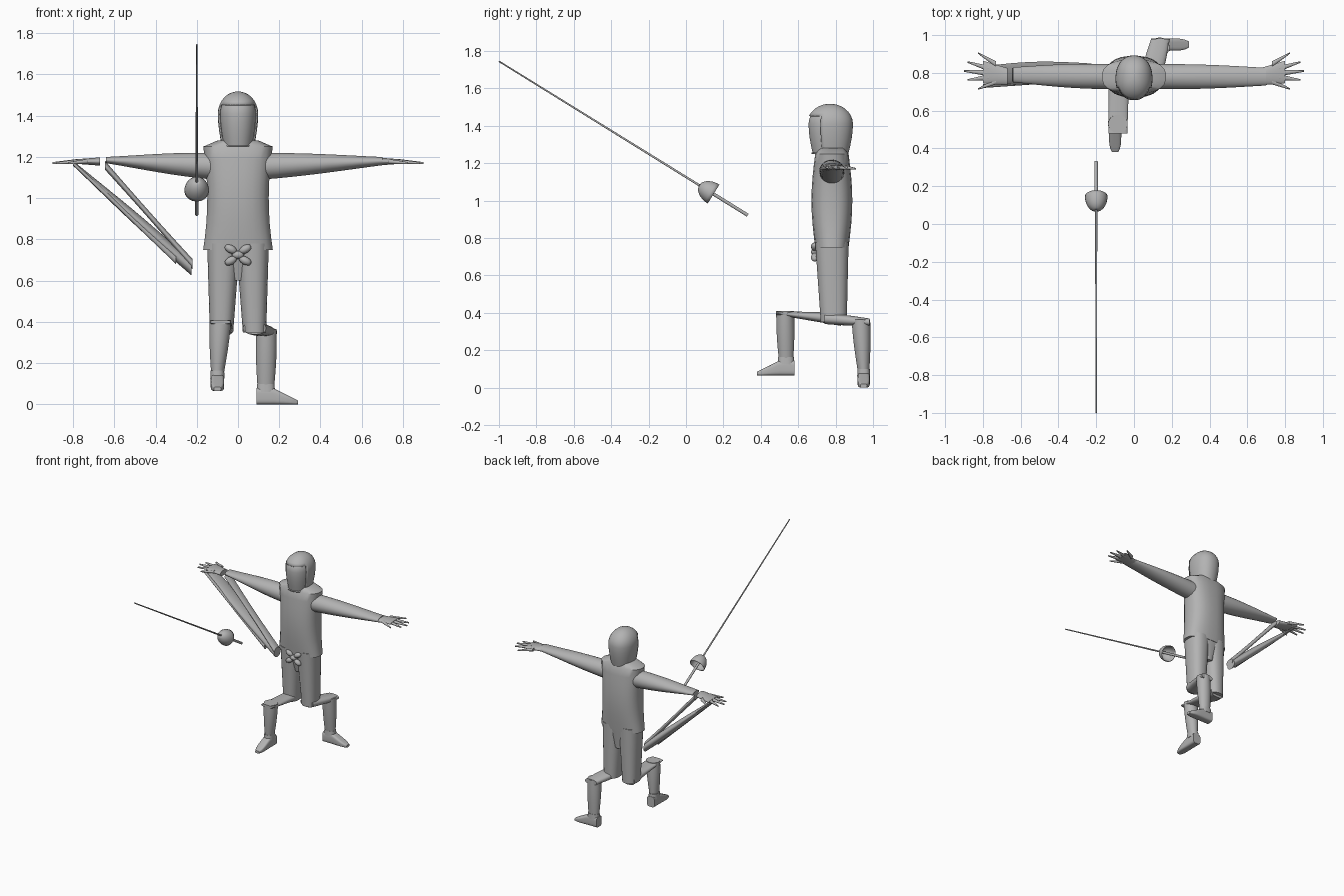
import bpy, bmesh, math
from mathutils import Vector, Matrix

if "Cube" in bpy.data.objects:
    bpy.data.objects.remove(bpy.data.objects["Cube"])

colour = (.45, .45, .45, 1)
cloth = bpy.data.materials.new("plain grey")
cloth.use_nodes = True
cloth.diffuse_color = colour
cloth.node_tree.nodes["Principled BSDF"].inputs["Base Color"].default_value = colour

X, Y, Z = range(3)


def finish(name, bm, place=None):
    """Turn a bmesh into a smooth shaded object."""
    if place:
        bm.transform(place)
    bmesh.ops.recalc_face_normals(bm, faces=bm.faces)
    mesh = bpy.data.meshes.new(name)
    bm.to_mesh(mesh)
    bm.free()
    ob = bpy.data.objects.new(name, mesh)
    bpy.context.collection.objects.link(ob)
    mesh.materials.append(cloth)
    bpy.ops.object.select_all(action="DESELECT")
    ob.select_set(True)
    bpy.context.view_layer.objects.active = ob
    bpy.ops.object.shade_smooth_by_angle(angle=math.radians(40))
    return ob


def thicken(ob, amount):
    shell = ob.modifiers.new("thickness", "SOLIDIFY")
    shell.thickness = amount


def loft(axis, rings, power=2, sides=24, caps=True):
    """Skin rounded sections; each ring is a centre and two radii across the axis."""
    bm = bmesh.new()
    u, v = [i for i in (X, Y, Z) if i != axis]
    loops = []
    for centre, (ru, rv) in rings:
        loop = []
        for k in range(sides):
            turn = math.tau * (k + .5) / sides
            c, s = math.cos(turn), math.sin(turn)
            co = Vector(centre)
            co[u] += ru * math.copysign(abs(c) ** (2 / power), c)
            co[v] += rv * math.copysign(abs(s) ** (2 / power), s)
            loop.append(bm.verts.new(co))
        loops.append(loop)
    for low, high in zip(loops, loops[1:]):
        for k in range(sides):
            n = (k + 1) % sides
            bm.faces.new((low[k], low[n], high[n], high[k]))
    if caps:
        bm.faces.new(loops[0])
        bm.faces.new(loops[-1])
    return bm


def limb(name, axis, start, end, thick, thin, bulge=0, power=2, place=None):
    """Tapered limb whose middle swells by the bulge fraction."""
    steps = 8
    rings = []
    for i in range(steps + 1):
        t = i / steps
        swell = 1 + bulge * math.sin(math.pi * t)
        radii = Vector(thick).lerp(Vector(thin), t) * swell
        rings.append((Vector(start).lerp(Vector(end), t), radii))
    return finish(name, loft(axis, rings, power), place)


# Jacket: narrow at the waist, deep at the chest, closing over the shoulders
body_y = .78
rings = []
for i in range(9):
    t = i / 8
    width = .15 + .02 * (2 * t - 1) ** 2
    depth = .09 + .02 * math.sin(math.pi * t)
    rings.append(((0, body_y, .75 + t / 2), (width, depth)))
rings.append(((0, body_y, 1.28), (.1, .07)))
finish("jacket", loft(Z, rings, power=2.5))


# Head: tapered neck and jaw below a dome
def head_mesh(grow):
    rings = []
    for i in range(5):
        t = i / 4
        girth = .8 + .2 * math.sin(t * math.pi / 2)
        rings.append((.16 * t + 1.25, girth))
    for i in range(1, 8):
        lift = math.radians(12 * i)
        rings.append((1.41 + (.1 + grow) * math.sin(lift), math.cos(lift)))
    return loft(Z, [((0, .77, z), ((.09 + grow) * g, (.115 + grow) * g))
                    for z, g in rings], power=2.2, sides=40)


finish("face_mask", head_mesh(0))

# Hood: the same shape, larger, with the face opening cut away
bm = head_mesh(.008)
opening = []
for face in bm.faces:
    spot = face.calc_center_median()
    if spot.y < .72 and spot.z < 1.46:
        opening.append(face)
bmesh.ops.delete(bm, geom=opening, context="FACES")
thicken(finish("hood", bm), .006)

# Trousers
for side, name in ((-1, "right"), (1, "left")):
    limb(name + "_trouser", Z, start=(side * .07, body_y, .78), end=(side * .08, .79, .35),
         thick=(.08, .09), thin=(.057, .07), power=2.4)
limb("trouser_seat", Z, start=(0, body_y, .77), end=(0, .79, .6),
     thick=(.13, .09), thin=(.04, .06), power=2.4)

# Sharply bent thighs, front and back
limb("right_thigh", Y, start=(-.08, .83, .365), end=(-.085, .48, .4),
     thick=(.056, .035), thin=(.05, .01), power=2.5)
limb("left_thigh", Y, start=(.08, .74, .37), end=(.14, .98, .35),
     thick=(.055, .03), thin=(.05, .02), bulge=.1, power=2.5)

# Shins
limb("right_shin", Z, start=(-.085, .53, .41), end=(-.1, .535, .14),
     thick=(.052, .048), thin=(.03, .038), bulge=.1)
limb("left_shin", Z, start=(.138, .935, .365), end=(.135, .95, .075),
     thick=(.05, .05), thin=(.04, .03), bulge=.1)


# Shoes: flat sole, level heel, sloping toe, and a collar at the ankle
def shoe(name, heel, turn):
    place = Matrix.Translation(heel) @ Matrix.Rotation(turn, 4, "Z")
    rings = []
    for i in range(11):
        t = i / 10
        half_height = .04 - .05 * max(0, t - .4)
        half_width = .033 * (1 - t ** 8 / 2)
        rings.append(((0, -t / 5, half_height), (half_width, half_height)))
    finish(name, loft(Y, rings, power=4), place)
    limb(name + "_collar", Z, start=(0, -.045, .06), end=(0, -.045, .1),
         thick=(.035, .045), thin=(.033, .042), power=2.6, place=place)


shoe("right_shoe", heel=(-.1, .58, .065), turn=0)
shoe("left_shoe", heel=(.09, .95, 0), turn=math.pi / 2)

# Arms
limb("left_arm", X, start=(.12, body_y, 1.155), end=(.7, body_y, 1.18),
     thick=(.067, .065), thin=(.047, .02), bulge=.1)
limb("right_upper_arm", X, start=(-.12, body_y, 1.155), end=(-.64, .79, 1.185),
     thick=(.067, .065), thin=(.04, .015), bulge=.14)

# Slack right sleeve hanging in folded strands between elbow and hand
limb("sleeve_outer_strand", X, start=(-.8, .79, 1.17), end=(-.225, .81, .66),
     thick=(.045, .012), thin=(.04, .035), bulge=.4)
limb("sleeve_inner_strand", X, start=(-.645, .79, 1.16), end=(-.22, .8, .68),
     thick=(.035, .022), thin=(.035, .025), bulge=-.2)
limb("sleeve_thin_strand", X, start=(-.8, .73, 1.17), end=(-.3, .77, .7),
     thick=(.01, .01), thin=(.015, .02))

# Hands: a flat palm and a fan of five fingers
hand_z = 1.178
for side, name in ((-1, "right"), (1, "left")):
    limb(name + "_palm", X, start=(side * .67, body_y, hand_z), end=(side * .8, .805, hand_z),
         thick=(.046, .02), thin=(.06, .01))
    for i in range(5):
        fan = (i - 2) / 2
        limb(f"{name}_finger_{i + 1}", X,
             start=(side * (.78 - .05 * fan ** 2), .8 + .045 * fan, hand_z),
             end=(side * (.9 - .075 * fan ** 2), .81 + .095 * fan, 1.17),
             thick=(.016, .012), thin=(.004, .005))


# Knotted waist tie: a knot with four loose lobes
def tie_part(name, x, z, tilt, length):
    bm = bmesh.new()
    bmesh.ops.create_icosphere(bm, subdivisions=2, radius=1)
    finish(name, bm, Matrix.Translation((x, .688, z)) @ Matrix.Rotation(tilt, 4, "Y")
           @ Matrix.Diagonal((length, .02, .02, 1)))


tie_part("tie_knot", x=0, z=.725, tilt=0, length=.03)
for side, across in ((-1, "right"), (1, "left")):
    for rise, height in ((-1, "lower"), (1, "upper")):
        tie_part(f"tie_{height}_{across}", x=side * .035, z=.725 + rise * .028,
                 tilt=-side * rise / 2, length=.033)

# Sword: built upright from its pommel, then aimed along the thrust
tip, pommel = Vector((-.2, -1, 1.745)), Vector((-.2, .33, .922))
thrust = tip - pommel
aim = Matrix.Translation(pommel) @ thrust.to_track_quat("Z", "X").to_matrix().to_4x4()
guard = .215
limb("blade", Z, start=(0, 0, guard), end=(0, 0, thrust.length),
     thick=(.006, .006), thin=(.004, .004), place=aim)
limb("grip", Z, start=(0, 0, 0), end=(0, 0, guard + .08),
     thick=(.009, .009), thin=(.009, .009), place=aim)

# Hollow cup guard, open toward the grip
rings = []
for i in range(8):
    lift = math.radians(12 * i)
    radius = .06 * math.cos(lift)
    rings.append(((0, 0, guard + .09 * math.sin(lift)), (radius, radius)))
thicken(finish("cup_guard", loft(Z, rings, caps=False), aim), .004)
